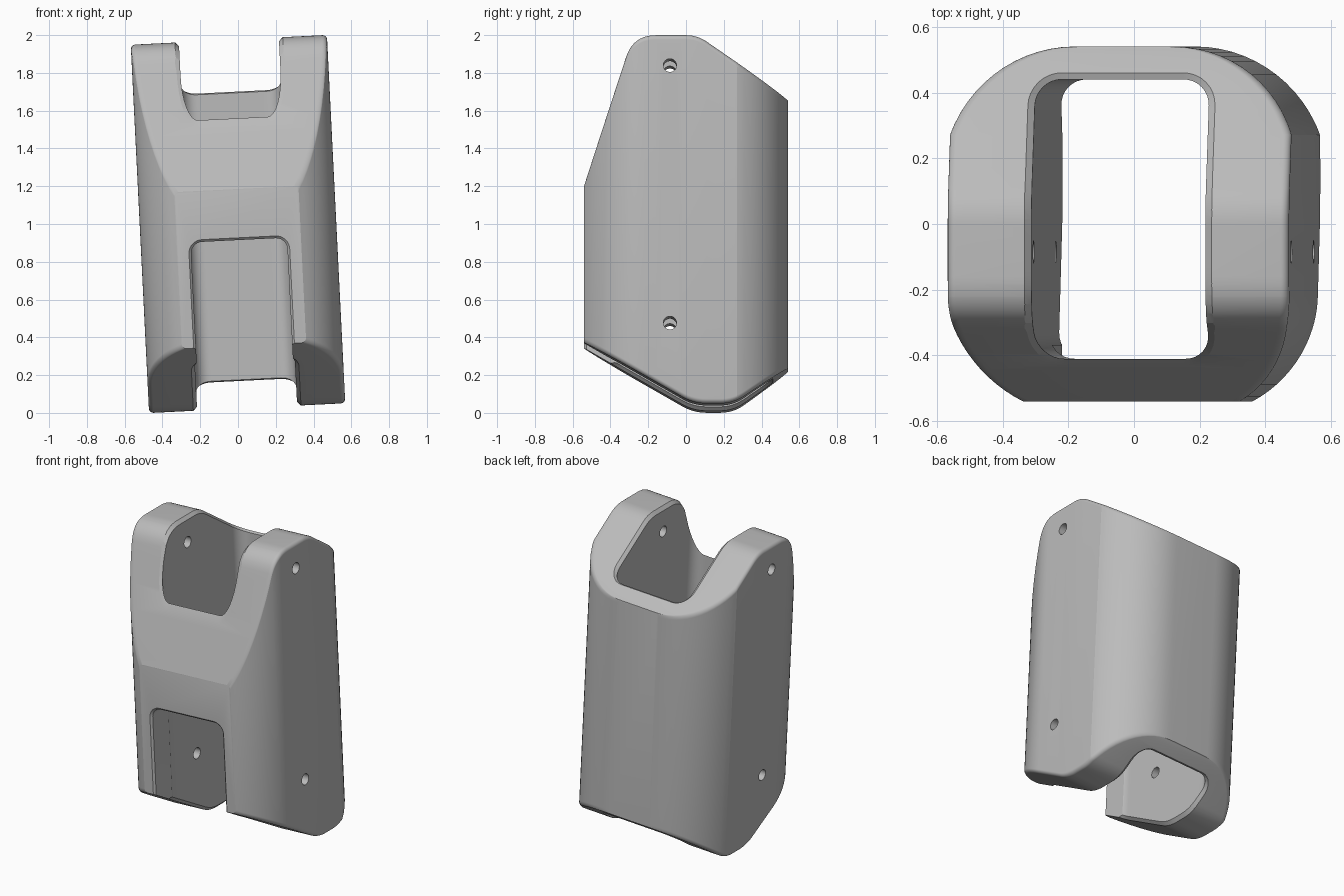
import bpy, bmesh, math
from math import sin, cos, asin, sqrt, pi

if "Cube" in bpy.data.objects:
    bpy.data.objects.remove(bpy.data.objects["Cube"], do_unlink=True)

DEPTH = 0.54      # half depth of the shell
EDGE = 0.025      # rounding of the outer edges
RIM = 0.02        # chamfer of the openings

grey = bpy.data.materials.new("plain_grey")
grey.use_nodes = True
grey.diffuse_color = (0.5, 0.5, 0.5, 1)
grey.node_tree.nodes["Principled BSDF"].inputs["Base Color"].default_value = (0.5, 0.5, 0.5, 1)


def loft(name, rings):
    """Closed solid skinned through rings of equal point count."""
    bm = bmesh.new()
    loops = [[bm.verts.new(p) for p in ring] for ring in rings]
    n = len(loops[0])
    for a, b in zip(loops, loops[1:]):
        for i in range(n):
            j = (i + 1) % n
            bm.faces.new((a[i], a[j], b[j], b[i]))
    bm.faces.new(loops[0][::-1])
    bm.faces.new(loops[-1])
    bmesh.ops.recalc_face_normals(bm, faces=bm.faces)
    mesh = bpy.data.meshes.new(name)
    bm.to_mesh(mesh)
    bm.free()
    mesh.materials.append(grey)
    ob = bpy.data.objects.new(name, mesh)
    bpy.context.collection.objects.link(ob)
    return ob


def rounded_profile(start, corners, end, steps=10):
    """Polyline whose corners (y, z, reach) are eased by short curves."""
    pts = [start]
    knots = [start] + [c[:2] for c in corners] + [end]
    for k, (cy, cz, reach) in enumerate(corners, 1):
        ends = []
        for ny, nz in (knots[k - 1], knots[k + 1]):
            f = reach / math.hypot(ny - cy, nz - cz)
            ends.append((cy + (ny - cy) * f, cz + (nz - cz) * f))
        (ay, az), (by, bz) = ends
        for s in range(steps + 1):
            t = s / steps
            u = 1 - t
            pts.append((u * u * ay + 2 * u * t * cy + t * t * by,
                        u * u * az + 2 * u * t * cz + t * t * bz))
    return pts + [end]


def height(profile, y):
    """Height of a profile at y; the end segments carry on past the ends."""
    k = 0
    while k < len(profile) - 2 and y > profile[k + 1][0]:
        k += 1
    (ya, za), (yb, zb) = profile[k], profile[k + 1]
    return za + (zb - za) * (y - ya) / (yb - ya)


def rounded_rect(hx, v0, v1, r, steps=8, side=24):
    """Rounded rectangle outline with subdivided straight sides."""
    pts = []
    centres = ((hx - r, v1 - r), (r - hx, v1 - r), (r - hx, v0 + r), (hx - r, v0 + r))
    for q, (cx, cy) in enumerate(centres):
        for s in range(steps + 1):
            a = (q + s / steps) * pi / 2
            pts.append((cx + r * cos(a), cy + r * sin(a)))
        nx, ny = centres[(q + 1) % 4]
        a = (q + 1) * pi / 2
        px, py = pts[-1]
        for s in range(1, side):
            pts.append((px + (nx - cx) * s / side, py + (ny - cy) * s / side))
    return pts


# Top and bottom edges of the shell seen from the side
top = rounded_profile((-DEPTH, 0.185), [(-0.279, 0.976, 0.12), (0.06, 0.976, 0.06)], (DEPTH, 0.645))
bottom = rounded_profile((-DEPTH, -0.645), [(0.04, -0.976, 0.07), (0.25, -0.976, 0.07)], (DEPTH, -0.775))

# Half width of the shell along its depth
HALF, F_Y, F_R, B_Y, B_R = 0.52, -0.22, 0.364, 0.151, 0.389
B_START = sqrt(B_R ** 2 - 0.37 ** 2) + B_Y


def half_width(y):
    if y < F_Y:
        return HALF - F_R + sqrt(max(F_R ** 2 - (y - F_Y) ** 2, 0))
    if y > B_START:
        return 0.15 + sqrt(max(B_R ** 2 - (y - B_Y) ** 2, 0))
    return HALF


ys = [p[0] for p in top + bottom] + [F_Y, B_START]
f_end, b_begin = asin((DEPTH + F_Y) / F_R), asin((B_START - B_Y) / B_R)
for s in range(1, 13):
    ys.append(F_Y - F_R * sin(f_end * s / 13))
    ys.append(B_Y + B_R * sin(b_begin + (pi / 2 - b_begin) * s / 13))
stations = [-DEPTH]
for y in sorted(ys):
    if y - stations[-1] > 0.0015 and DEPTH - y > 0.0008:
        stations.append(y)
stations.append(DEPTH)

# Shell: rounded cross-sections skinned from front to back
shell = loft("shell", [
    [(x, y, z) for x, z in rounded_rect(half_width(y), height(bottom, y), height(top, y), EDGE, 8, 1)]
    for y in stations])


# Central channel, flared where it meets the top and bottom edges
def channel_ring(offset, z_of_y):
    return [(x, y, z_of_y(y)) for x, y in
            rounded_rect(0.265 + offset, -0.41 - offset, 0.44 + offset, 0.08 + offset)]


channel = loft("channel_cutter", [
    channel_ring(2 * RIM, lambda y: -2),
    channel_ring(2 * RIM, lambda y: height(bottom, y) - RIM),
    channel_ring(0, lambda y: height(bottom, y) + RIM),
    channel_ring(0, lambda y: height(top, y) - RIM),
    channel_ring(2 * RIM, lambda y: height(top, y) + RIM),
    channel_ring(2 * RIM, lambda y: 2)])

# Front slot, open at the bottom
SLOT_EDGE = 0.012
slot = loft("slot_cutter", [
    [(x, y, z) for x, z in rounded_rect(0.255 + o, -2 - o, -0.085 + o, 0.06 + o, 8, 1)]
    for y, o in ((-0.8, 2 * SLOT_EDGE), (-DEPTH - SLOT_EDGE, 2 * SLOT_EDGE),
                 (-DEPTH + SLOT_EDGE, 0), (-0.2, 0))])

# Pin holes through both side walls
cutters = [channel, slot]
for z in (0.815, -0.55):
    cutters.append(loft("pin_hole_cutter", [
        [(x, -0.085 + 0.035 * cos(a * pi / 16), z + 0.035 * sin(a * pi / 16)) for a in range(32)]
        for x in (-1, 1)]))

bpy.context.view_layer.objects.active = shell
shell.select_set(True)
for cutter in cutters:
    cutter.hide_render = True
    mod = shell.modifiers.new("cut", "BOOLEAN")
    mod.operation = "DIFFERENCE"
    mod.solver = "EXACT"
    mod.object = cutter
    bpy.ops.object.modifier_apply(modifier=mod.name)
for cutter in cutters:
    bpy.data.objects.remove(cutter, do_unlink=True)

bpy.ops.object.shade_smooth_by_angle(angle=math.radians(17))

# The whole shell leans slightly to its right
shell.rotation_euler = (0, math.radians(-2.85), 0)
shell.location = (0, 0, 1)
